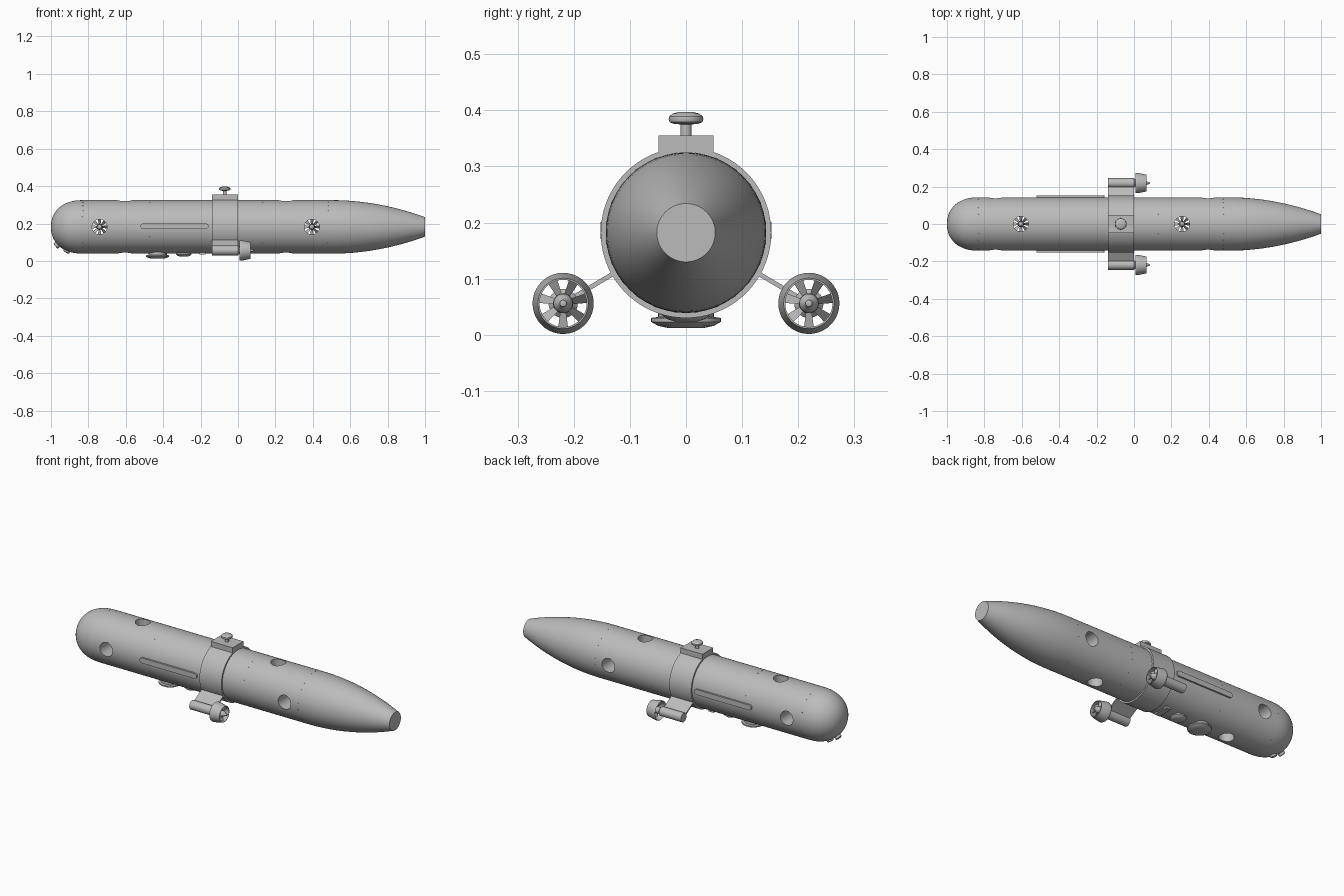
import bpy, bmesh, math
from mathutils import Matrix, Vector

cube = bpy.data.objects.get("Cube")
if cube:
    bpy.data.objects.remove(cube, do_unlink=True)

grey = bpy.data.materials.new("hull grey")
grey.use_nodes = True
colour = (0.5, 0.5, 0.5, 1)
grey.diffuse_color = colour
grey.node_tree.nodes["Principled BSDF"].inputs["Base Color"].default_value = colour

AXIS = 0.182   # height of the hull centreline
R = 0.143      # hull radius


def finish(name, bm, angle=35):
    bmesh.ops.recalc_face_normals(bm, faces=bm.faces)
    mesh = bpy.data.meshes.new(name)
    bm.to_mesh(mesh)
    bm.free()
    mesh.materials.append(grey)
    obj = bpy.data.objects.new(name, mesh)
    bpy.context.collection.objects.link(obj)
    bpy.ops.object.select_all(action='DESELECT')
    obj.select_set(True)
    bpy.context.view_layer.objects.active = obj
    bpy.ops.object.shade_smooth_by_angle(angle=math.radians(angle))
    return obj


def frame(place, direction):
    """Matrix that puts local z along a direction."""
    turn = Vector((0, 0, 1)).rotation_difference(Vector(direction))
    return Matrix.Translation(place) @ turn.to_matrix().to_4x4()


def lathe(bm, profile, matrix, n=32, closed=False):
    """Spin (distance, radius) points round local z."""
    rings = []
    for d, r in profile:
        count = n if r > 0 else 1
        rings.append([bm.verts.new(matrix @ Vector((
            r * math.cos(math.tau * i / n), r * math.sin(math.tau * i / n), d)))
            for i in range(count)])
    pairs = list(zip(rings, rings[1:]))
    if closed:
        pairs.append((rings[-1], rings[0]))
    for a, b in pairs:
        for i in range(n):
            loop = [a[i % len(a)], a[(i + 1) % len(a)], b[(i + 1) % len(b)], b[i % len(b)]]
            bm.faces.new(list(dict.fromkeys(loop)))
    if not closed:
        for ring in (rings[0], rings[-1]):
            if len(ring) > 1:
                bm.faces.new(ring)


def box(bm, size, matrix):
    bmesh.ops.create_cube(bm, size=1, matrix=matrix @ Matrix.Diagonal((*size, 1)))


def propeller(bm, matrix, hub, tip, depth, blades=7):
    """Pitched, tapering blades round local z."""
    for i in range(blades):
        turn = matrix @ Matrix.Rotation(math.tau * i / blades, 4, 'Z')
        verts = []
        for r, w in ((hub, 0.005), (tip, 0.009)):
            for side, lift in ((-1, 0), (1, 0), (1, 0.003), (-1, 0.003)):
                verts.append(bm.verts.new(turn @ Vector((r, side * w, side * depth / 2 + lift))))
        a, b = verts[:4], verts[4:]
        bm.faces.new(a)
        bm.faces.new(b)
        for k in range(4):
            bm.faces.new((a[k], a[(k + 1) % 4], b[(k + 1) % 4], b[k]))


# Hull: blunt nose, parallel body, tapering tail with flat end
nose = 0.17
profile = []
for i in range(15):
    a = math.pi / 2 * i / 14
    profile.append((-1 + nose * (1 - math.cos(a) ** 0.9), R * math.sin(a) ** 0.9))
profile += [(-0.83 + 1.33 * i / 26, R) for i in range(1, 27)]
profile += [(0.5 + 0.5 * t, R - 0.091 * t ** 2) for t in [i / 16 for i in range(1, 17)]]
bm = bmesh.new()
lathe(bm, profile, frame((0, 0, AXIS), (1, 0, 0)), 72)
hull = finish("hull", bm)

# Thruster tunnels cut through the hull, crosswise and upright
tunnels = [(-0.74, (0, 1, 0)), (0.395, (0, 1, 0)), (-0.605, (0, 0, 1)), (0.257, (0, 0, 1))]
bm = bmesh.new()
for x, way in tunnels:
    lathe(bm, [(-0.3, 0.04), (0.3, 0.04)], frame((x, 0, AXIS), way), 40)
cutter = finish("tunnel_cutter", bm)
cutter.hide_render = True
cut = hull.modifiers.new("tunnels", 'BOOLEAN')
cut.operation = 'DIFFERENCE'
cut.solver = 'EXACT'
cut.object = cutter
bpy.ops.object.select_all(action='DESELECT')
bpy.context.view_layer.objects.active = hull
hull.select_set(True)
bpy.ops.object.modifier_apply(modifier=cut.name)
bpy.data.objects.remove(cutter, do_unlink=True)
bpy.ops.object.shade_smooth_by_angle(angle=math.radians(35))

# Propellers inside the tunnels
bm = bmesh.new()
for x, way in tunnels:
    m = frame((x, 0, AXIS), way)
    lathe(bm, [(-0.045, 0), (-0.035, 0.012), (-0.02, 0.016),
               (0.02, 0.016), (0.035, 0.012), (0.045, 0)], m, 20)
    propeller(bm, m, 0.014, 0.0405, 0.02, 8)
finish("tunnel_propellers", bm)

# Clamp band round the middle
bm = bmesh.new()
lathe(bm, [(-0.139, 0.14), (-0.139, 0.152), (0, 0.152), (0, 0.14)],
      frame((0, 0, AXIS), (1, 0, 0)), 72, closed=True)
finish("clamp_band", bm)

# Mounting block and mushroom antenna on top
bm = bmesh.new()
box(bm, (0.139, 0.098, 0.045), Matrix.Translation((-0.0695, 0, 0.333)))
finish("mounting_block", bm)
bm = bmesh.new()
lathe(bm, [(0.35, 0.01), (0.375, 0.01), (0.376, 0.022), (0.379, 0.029), (0.384, 0.031),
           (0.389, 0.03), (0.394, 0.024), (0.397, 0.014), (0.397, 0)],
      frame((-0.071, 0, 0), (0, 0, 1)))
finish("antenna", bm)

# Outboard thrusters: strut, motor pod, nozzle ring and propeller on each side
for side, label in ((1, "left"), (-1, "right")):
    y, z = side * 0.219, 0.056
    m = frame((0, y, z), (1, 0, 0))

    bm = bmesh.new()
    start, end = Vector((-0.0695, side * 0.126, 0.111)), Vector((-0.0695, y, z))
    box(bm, (0.139, 0.008, (end - start).length), frame((start + end) / 2, end - start))
    finish(label + "_strut", bm)

    bm = bmesh.new()
    lathe(bm, [(-0.139, 0.026), (0, 0.026), (0.008, 0.018), (0.03, 0.018), (0.058, 0.017),
               (0.066, 0.012), (0.072, 0.007), (0.083, 0.006), (0.086, 0)], m, 28)
    finish(label + "_motor_pod", bm)

    bm = bmesh.new()
    lathe(bm, [(0.007, 0.052), (0.011, 0.0545), (0.02, 0.0545), (0.067, 0.045),
               (0.067, 0.042), (0.02, 0.046)], m, 40, closed=True)
    finish(label + "_nozzle", bm)

    bm = bmesh.new()
    propeller(bm, m @ Matrix.Translation((0, 0, 0.042)), 0.015, 0.0445, 0.018)
    finish(label + "_propeller", bm)

# Side rails with rounded ends
for side, label in ((1, "left"), (-1, "right")):
    bm = bmesh.new()
    outline = []
    for cx, begin in ((-0.172, -90), (-0.506, 90)):
        for i in range(11):
            a = math.radians(begin + 18 * i)
            outline.append(bm.verts.new((cx + 0.015 * math.cos(a), side * 0.13,
                                         AXIS + 0.004 + 0.015 * math.sin(a))))
    base = bm.faces.new(outline)
    grown = bmesh.ops.extrude_face_region(bm, geom=[base])["geom"]
    top = [v for v in grown if isinstance(v, bmesh.types.BMVert)]
    bmesh.ops.translate(bm, verts=top, vec=(0, side * 0.022, 0))
    finish(label + "_side_rail", bm)

# Domed sensors and a small plate beneath the hull
for name, x, r, low in (("large_belly_sensor", -0.43, 0.062, 0.012),
                        ("small_belly_sensor", -0.29, 0.042, 0.024)):
    bm = bmesh.new()
    lathe(bm, [(low, 0), (low, r * 0.5), (low + 0.004, r * 0.8), (low + 0.011, r),
               (low + 0.018, r), (low + 0.02, r * 0.8), (0.075, r * 0.8)],
          frame((x, 0, 0), (0, 0, 1)), 36)
    finish(name, bm)
bm = bmesh.new()
box(bm, (0.032, 0.09, 0.02), Matrix.Translation((-0.19, 0, 0.045)))
finish("belly_plate", bm)

# Small lamps under the nose
bm = bmesh.new()
for place, way in (((-0.966, 0, 0.086), (-0.75, 0, -0.66)), ((-0.914, 0, 0.056), (-0.5, 0, -0.87))):
    lathe(bm, [(-0.03, 0.009), (-0.008, 0.009), (-0.008, 0.018), (0.01, 0.018), (0.013, 0.012)],
          frame(place, way), 20)
finish("nose_lamps", bm)

# Rings of flush fasteners round the hull
bm = bmesh.new()
for x in (-0.83, -0.47, 0.13, 0.48):
    for i in range(24):
        a = math.tau * (i + 0.5) / 24
        out = Vector((0, math.cos(a), math.sin(a)))
        lathe(bm, [(-0.003, 0.003), (0.0006, 0.003)],
              frame(Vector((x, 0, AXIS)) + out * R, out), 8)
finish("fasteners", bm)
